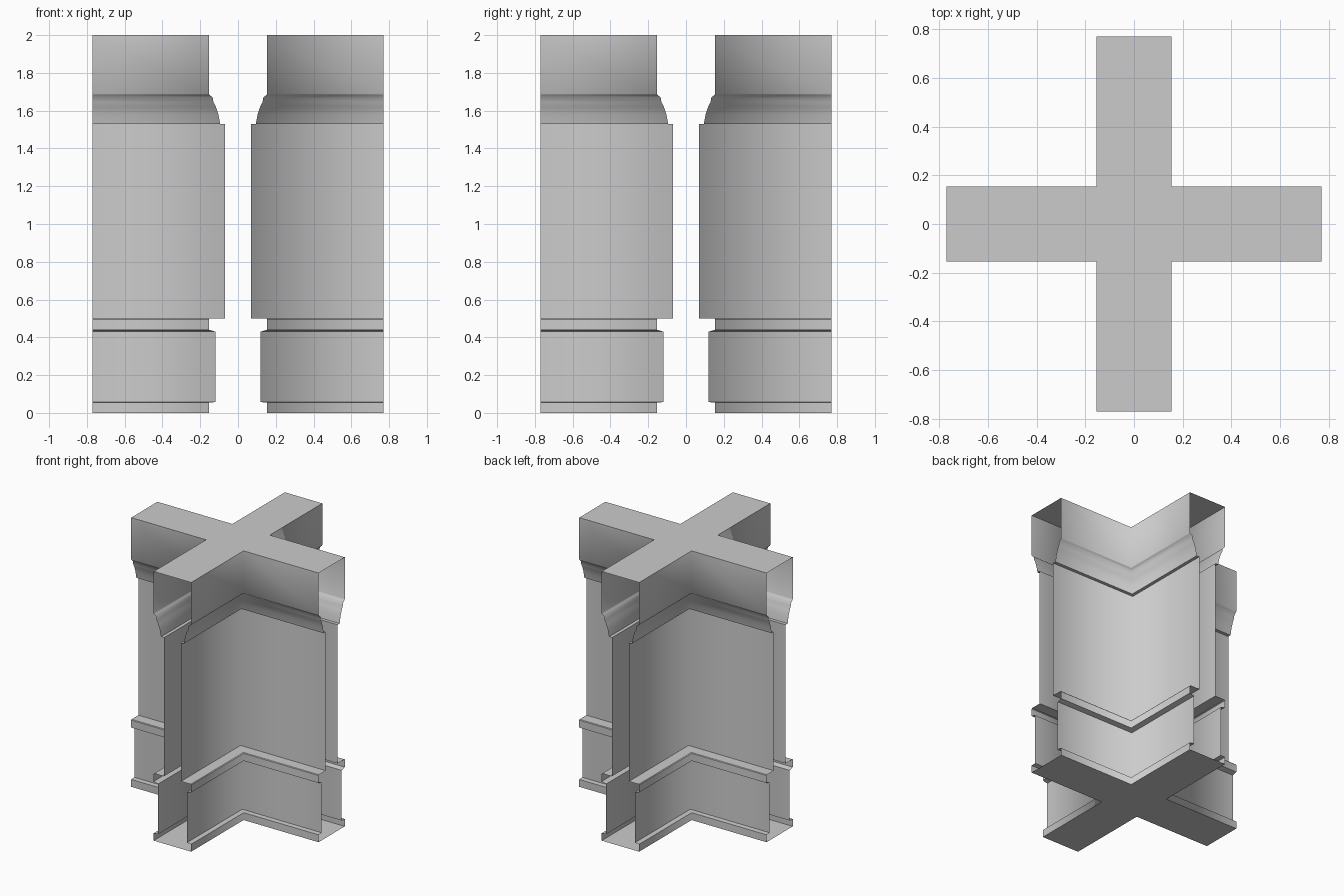
import bpy, bmesh
from mathutils import Matrix
from math import pi

cube = bpy.data.objects.get("Cube")
if cube:
    bpy.data.objects.remove(cube, do_unlink=True)

ARM = 0.77  # reach of each arm from the centre

# Wall profile: half thickness of the arms, height
PROFILE = [(0.154, 0), (0.154, 0.055), (0.118, 0.057), (0.118, 0.43),
           (0.154, 0.44), (0.154, 0.495), (0.15, 0.5), (0.07, 0.5),
           (0.07, 1.53), (0.094, 1.53), (0.104, 1.58), (0.117, 1.62),
           (0.13, 1.645), (0.134, 1.67), (0.15, 1.683), (0.154, 1.69),
           (0.154, 2)]
SHARP = {0.055, 0.057, 0.43, 0.44, 0.495, 0.5, 1.53}  # crisp ledge heights

grey = bpy.data.materials.new("plain grey")
grey.use_nodes = True
colour = (0.6, 0.6, 0.6, 1)
grey.diffuse_color = colour
grey.node_tree.nodes["Principled BSDF"].inputs["Base Color"].default_value = colour

bm = bmesh.new()

# One corner wall: the profile swept round an L, then turned to all four corners
for turn in range(4):
    rot = Matrix.Rotation(turn * pi / 2, 3, 'Z')
    rows = [[bm.verts.new(rot @ v.to_3d()) for v in map(lambda p: Matrix.Translation(p).to_translation(),
             [(ARM, h, z), (h, h, z), (h, ARM, z)])] for h, z in PROFILE]
    for low, high in zip(rows, rows[1:]):
        for i in range(2):
            bm.faces.new((low[i + 1], low[i], high[i], high[i + 1]))

# Cross-shaped floor and top: a centre square and four arm strips
for h, z in (PROFILE[0], PROFILE[-1]):
    strips = [[(-h, -h), (h, -h), (h, h), (-h, h)]]
    strip = [(h, -h), (ARM, -h), (ARM, h), (h, h)]
    for turn in range(4):
        strips.append(strip)
        strip = [(-y, x) for x, y in strip]
    for pts in strips:
        if z == 0:
            pts = pts[::-1]
        bm.faces.new([bm.verts.new((x, y, z)) for x, y in pts])

bmesh.ops.remove_doubles(bm, verts=bm.verts, dist=0.0005)

# Smooth round the corners, crisp along the ledges
for f in bm.faces:
    f.smooth = True
for e in bm.edges:
    a, b = (v.co.z for v in e.verts)
    if abs(a - b) < 0.0001 and any(abs(a - s) < 0.0005 for s in SHARP):
        e.smooth = False

mesh = bpy.data.meshes.new("cross_wall")
bm.to_mesh(mesh)
bm.free()
mesh.materials.append(grey)
bpy.context.collection.objects.link(bpy.data.objects.new("cross_wall", mesh))
